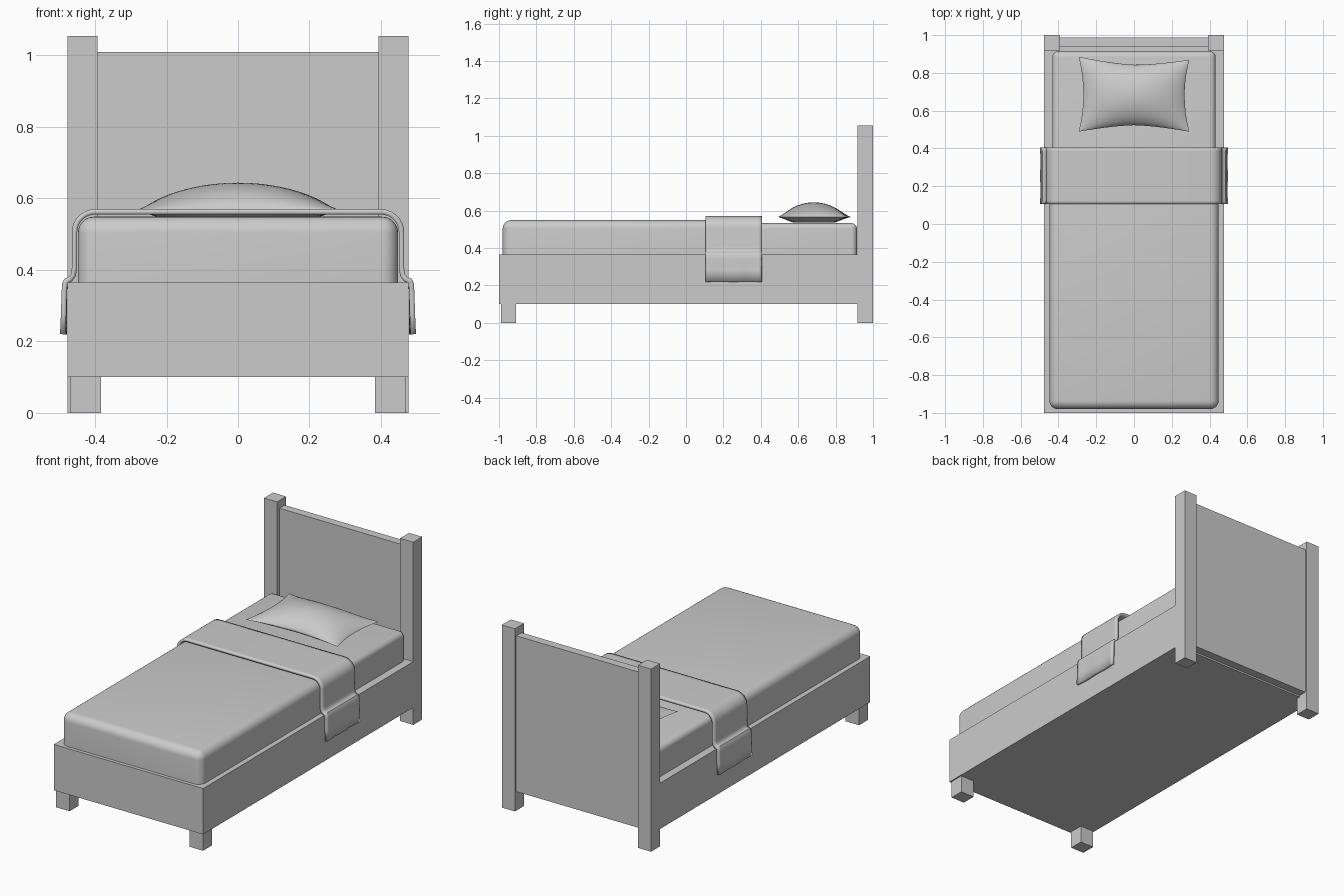
import bpy, bmesh, math

if "Cube" in bpy.data.objects:
    bpy.data.objects.remove(bpy.data.objects["Cube"])


def new_object(name, bm, smooth=False):
    bmesh.ops.recalc_face_normals(bm, faces=bm.faces)
    mesh = bpy.data.meshes.new(name)
    bm.to_mesh(mesh)
    bm.free()
    ob = bpy.data.objects.new(name, mesh)
    bpy.context.collection.objects.link(ob)
    if smooth:
        bpy.ops.object.select_all(action='DESELECT')
        ob.select_set(True)
        bpy.context.view_layer.objects.active = ob
        bpy.ops.object.shade_smooth_by_angle(angle=math.radians(40))
    return ob


def box(name, x0, x1, y0, y1, z0, z1, soft=0.0):
    bm = bmesh.new()
    bmesh.ops.create_cube(bm, size=1)
    for v in bm.verts:
        v.co.x = x1 if v.co.x > 0 else x0
        v.co.y = y1 if v.co.y > 0 else y0
        v.co.z = z1 if v.co.z > 0 else z0
    if soft:
        # round everything except the bottom rim
        edges = [e for e in bm.edges if max(v.co.z for v in e.verts) > z0 + 0.01]
        bmesh.ops.bevel(bm, geom=edges, offset=soft, segments=6, profile=0.5,
                        affect='EDGES')
    return new_object(name, bm, soft > 0)


# Frame and headboard
box("bed_frame", -0.477, 0.477, -1.0, 0.918, 0.10, 0.365)
box("back_rail", -0.393, 0.393, 0.918, 0.94, 0.10, 0.365)
box("headboard_panel", -0.393, 0.393, 0.94, 0.988, 0.11, 1.01)
for side, s in (("left", -1), ("right", 1)):
    a, b = sorted((s * 0.393, s * 0.477))
    box(side + "_headboard_post", a, b, 0.918, 1.0, 0.0, 1.055)
    a, b = sorted((s * 0.383, s * 0.47))
    box(side + "_front_leg", a, b, -0.99, -0.908, 0.0, 0.10)

# Mattress and the duvet covering its foot end
box("mattress", -0.432, 0.432, -0.96, 0.914, 0.33, 0.533, 0.03)
box("duvet", -0.448, 0.448, -0.98, 0.30, 0.33, 0.549, 0.045)

# Folded blanket band draped over both sides
half = [(0.0, 0.5625)]
for i in range(9):
    t = math.pi / 2 * (1 - i / 8)
    half.append((0.40 + 0.0575 * math.cos(t), 0.505 + 0.0575 * math.sin(t)))
half += [(0.4575, 0.405), (0.461, 0.385), (0.469, 0.374), (0.480, 0.370),
         (0.4845, 0.362), (0.4855, 0.34), (0.4855, 0.28), (0.4865, 0.22)]
profile = [(-x, z) for x, z in reversed(half[1:])] + half
bm = bmesh.new()
rows = []
steps = 16
for j in range(steps + 1):
    t = j / steps
    row = []
    for x, z in profile:
        hang = max(0.0, (0.36 - z) / 0.14)
        wave = 0.004 * hang * (0.5 + 0.5 * math.cos(4 * math.pi * t))
        row.append(bm.verts.new((x + math.copysign(wave, x), 0.105 + 0.30 * t, z)))
    rows.append(row)
for r0, r1 in zip(rows, rows[1:]):
    for i in range(len(profile) - 1):
        bm.faces.new((r0[i], r0[i + 1], r1[i + 1], r1[i]))
band = new_object("folded_blanket", bm, True)
mod = band.modifiers.new("thickness", 'SOLIDIFY')
mod.thickness = 0.015
mod.offset = 0

# Pillow: two puffed sheets with pinched edges, joined at the rim
N = 28
bm = bmesh.new()
for sign, height in ((1, 0.078), (-1, 0.03)):
    grid = []
    for j in range(N + 1):
        v = math.sin(math.pi / 2 * (2 * j / N - 1))
        row = []
        for i in range(N + 1):
            u = math.sin(math.pi / 2 * (2 * i / N - 1))
            x = u * (0.268 + 0.025 * v * v)
            y = 0.683 + v * (0.160 + 0.034 * abs(u) ** 1.5) - 0.008 * u * max(v, 0)
            puff = (1 - u * u) ** 0.75 * (1 - v * v) ** 0.65
            if sign < 0:
                puff = min(1.0, 1.5 * puff)
            row.append(bm.verts.new((x, y, 0.566 + sign * height * puff)))
        grid.append(row)
    for r0, r1 in zip(grid, grid[1:]):
        for i in range(N):
            bm.faces.new((r0[i], r0[i + 1], r1[i + 1], r1[i]))
bmesh.ops.remove_doubles(bm, verts=bm.verts, dist=0.0002)
new_object("pillow", bm, True)
